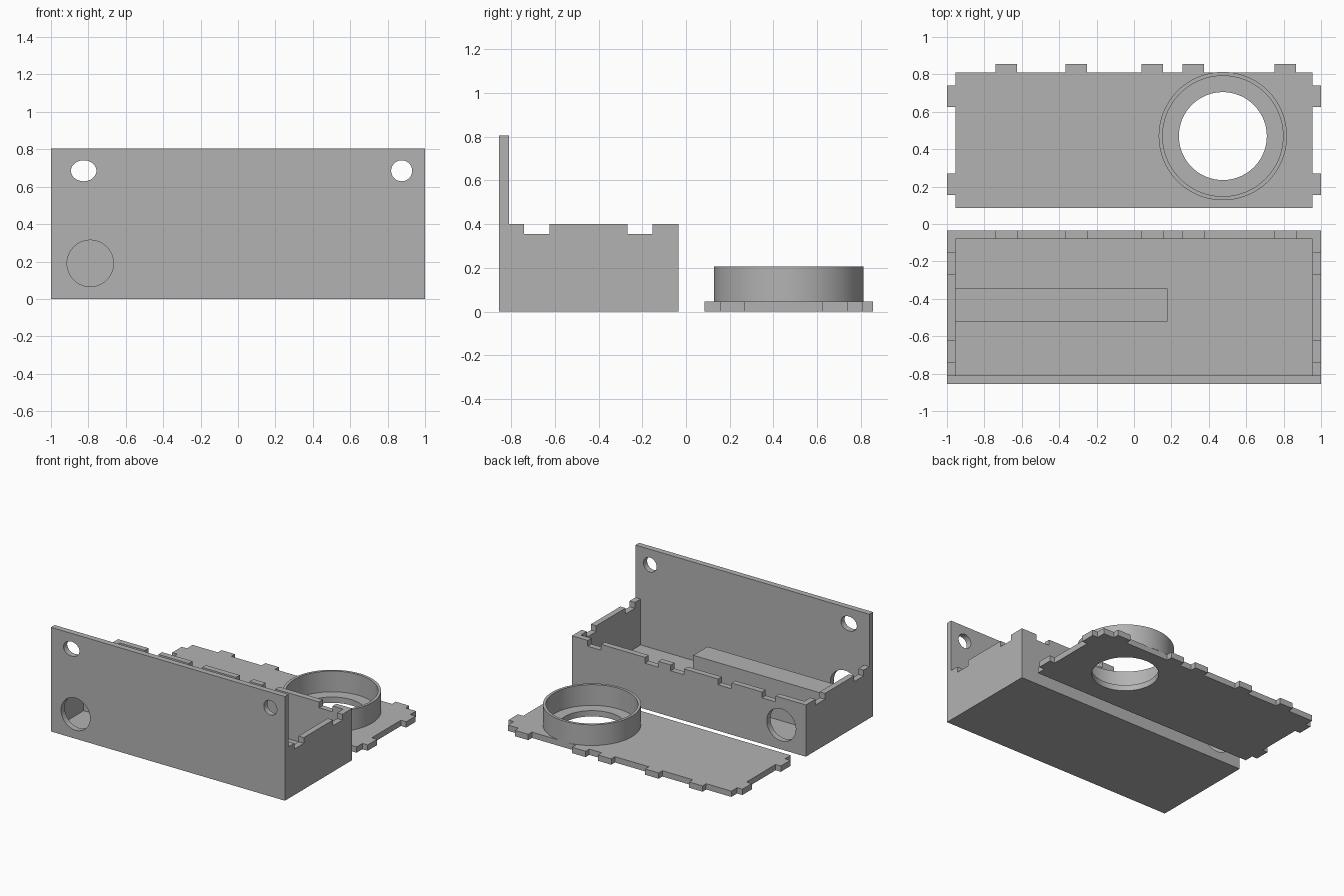
import bpy
import math

if "Cube" in bpy.data.objects:
    bpy.data.objects.remove(bpy.data.objects["Cube"])

WALL = 0.045

grey = bpy.data.materials.new("plain grey")
grey.use_nodes = True
COLOUR = (0.45, 0.45, 0.45, 1)
grey.diffuse_color = COLOUR
grey.node_tree.nodes["Principled BSDF"].inputs["Base Color"].default_value = COLOUR


def block(name, x0, x1, y0, y1, z0, z1):
    """Box between two corners."""
    bpy.ops.mesh.primitive_cube_add(size=1, location=((x0 + x1) / 2, (y0 + y1) / 2, (z0 + z1) / 2))
    ob = bpy.context.object
    ob.name = name
    ob.scale = (x1 - x0, y1 - y0, z1 - z0)
    bpy.ops.object.transform_apply(location=True, rotation=True, scale=True)
    ob.data.materials.append(grey)
    return ob


def disc(name, centre, rx, ry, depth, along_y=False):
    """Round or oval cylinder along z, or along y."""
    turn = (math.pi / 2, 0, 0) if along_y else (0, 0, 0)
    bpy.ops.mesh.primitive_cylinder_add(vertices=96, radius=1, depth=depth, location=centre, rotation=turn)
    ob = bpy.context.object
    ob.name = name
    ob.scale = (rx, ry, 1)
    bpy.ops.object.transform_apply(location=True, rotation=True, scale=True)
    ob.data.materials.append(grey)
    return ob


def combine(target, tools, operation):
    """Cut the tools out of the target, or join them to it."""
    for tool in tools:
        mod = target.modifiers.new(operation, "BOOLEAN")
        mod.operation = operation
        mod.solver = "EXACT"
        mod.object = tool
        bpy.context.view_layer.objects.active = target
        bpy.ops.object.modifier_apply(modifier=mod.name)
        bpy.data.objects.remove(tool)


def smooth(ob):
    bpy.ops.object.select_all(action="DESELECT")
    ob.select_set(True)
    bpy.context.view_layer.objects.active = ob
    bpy.ops.object.shade_smooth_by_angle(angle=math.radians(30))


# Tab positions shared by the box notches and the lid tabs
TAB = 0.115
long_tabs = [-0.74, -0.365, 0.04, 0.26, 0.75]
FRONT, BACK = -0.855, -0.035

# Open box with a tall front panel
box = block("box", -1, 1, FRONT, BACK, 0, 0.4)
combine(box, [block("panel", -1, 1, FRONT, FRONT + WALL, 0, 0.805)], "UNION")
combine(box, [block("cavity", WALL - 1, 1 - WALL, FRONT + WALL, BACK - WALL, WALL, 1)], "DIFFERENCE")

# Notches in the rim
notches = [block("notch", x, x + TAB, BACK - WALL - 0.01, BACK + 0.05, 0.355, 0.5) for x in long_tabs]
for side in (-1, 1):
    for y in (-0.74, -0.268):
        notches.append(block("notch", side * 0.975 - 0.04, side * 0.975 + 0.04, y, y + TAB, 0.355, 0.5))
combine(box, notches, "DIFFERENCE")

# Cable hole through both long walls, and the two hanging holes
holes = [
    disc("front_port", (-0.79, FRONT, 0.19), 0.124, 1, 0.2, True),
    disc("back_port", (-0.79, BACK, 0.19), 0.124, 1, 0.2, True),
]
for ob in holes:
    bpy.data.objects.remove(ob)
holes = []


def wall_hole(x, y, z, rx, rz):
    """Cylinder through a long wall, sized across x and z."""
    ob = disc("hole", (0, 0, 0), rx, rz, 0.2)
    ob.rotation_euler.x = math.pi / 2
    ob.location = (x, y, z)
    return ob


holes = [wall_hole(-0.79, y, 0.19, 0.124, 0.124) for y in (FRONT, BACK)]
holes.append(wall_hole(-0.825, FRONT, 0.685, 0.068, 0.056))
holes.append(wall_hole(0.875, FRONT, 0.685, 0.056, 0.056))
combine(box, holes, "DIFFERENCE")
smooth(box)

# Raised bar inside the box
block("inner_bar", WALL - 1, 0.18, -0.52, -0.345, WALL, 0.35)

# Lid with tabs and a round opening
RING = (0.475, 0.47)
lid = block("lid", WALL - 1, 1 - WALL, 0.085, 0.81, 0, WALL)
tabs = [block("tab", x, x + TAB, 0.79, 0.855, 0, WALL) for x in long_tabs]
for side in (-1, 1):
    for y in (0.155, 0.625):
        tabs.append(block("tab", side * 0.97 - 0.03, side * 0.97 + 0.03, y, y + TAB, 0, WALL))
combine(lid, tabs, "UNION")
combine(lid, [disc("opening", (*RING, 0), 0.235, 0.235, 0.5)], "DIFFERENCE")
smooth(lid)

# Collar around the opening
collar = disc("lid_collar", (*RING, 0.125), 0.343, 0.343, 0.16)
combine(collar, [disc("bore", (*RING, 0.125), 0.322, 0.322, 0.5)], "DIFFERENCE")
smooth(collar)
